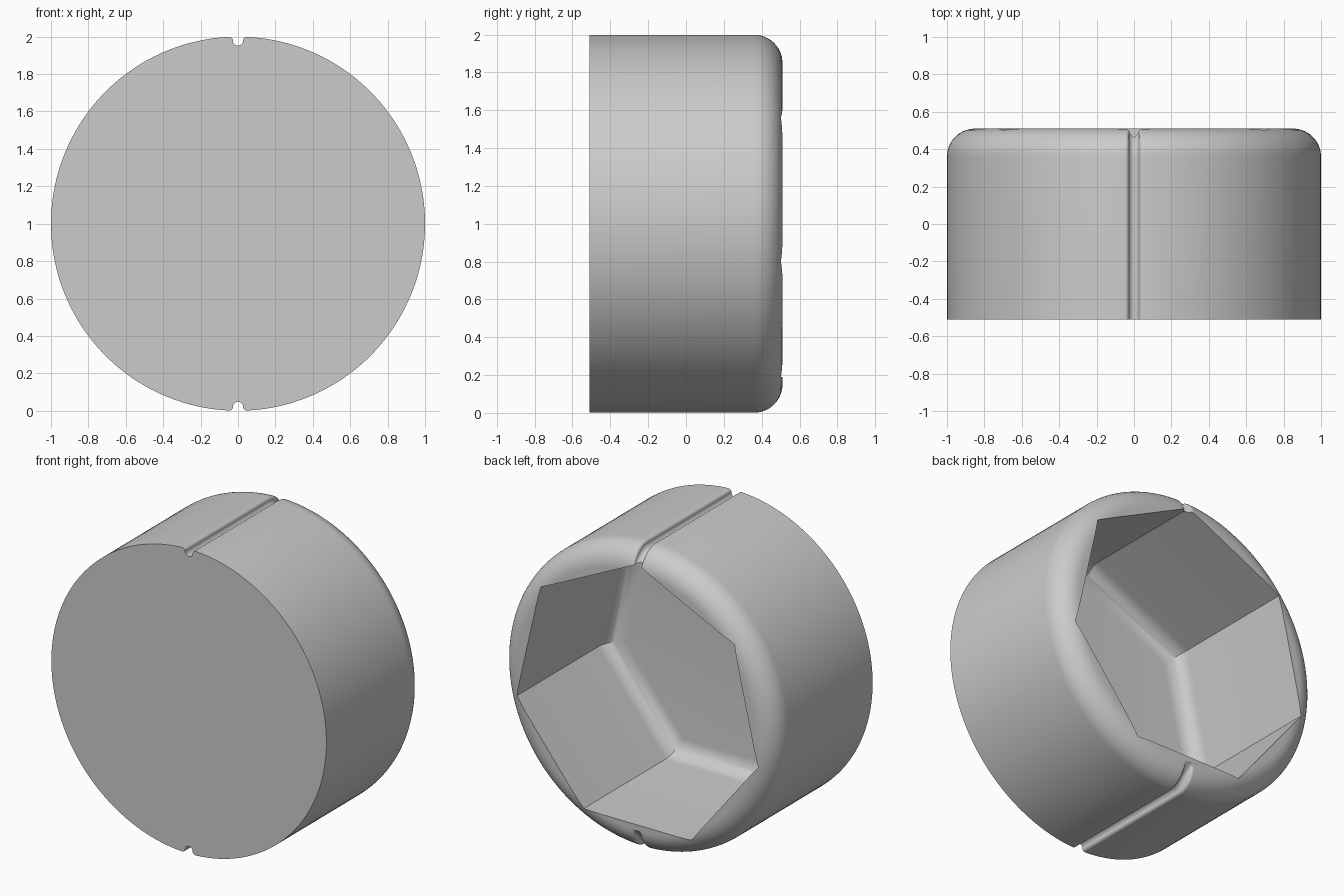
import bpy, bmesh
from math import sin, cos, pi

FRONT, BACK = -0.51, 0.51
ROUND = 0.15            # outer rounding at the back rim
FLOOR, FILLET = -0.45, 0.11
POCKET_R, SIDES = 0.9, 7

cube = bpy.data.objects.get("Cube")
if cube:
    bpy.data.objects.remove(cube, do_unlink=True)

grey = bpy.data.materials.new("light grey")
grey.use_nodes = True
colour = (0.6, 0.6, 0.6, 1)
grey.diffuse_color = colour
grey.node_tree.nodes["Principled BSDF"].inputs["Base Color"].default_value = colour


def make_object(name, bm):
    bmesh.ops.recalc_face_normals(bm, faces=bm.faces)
    mesh = bpy.data.meshes.new(name)
    bm.to_mesh(mesh)
    bm.free()
    mesh.materials.append(grey)
    ob = bpy.data.objects.new(name, mesh)
    ob.location.z = 1
    bpy.context.collection.objects.link(ob)
    return ob


def groove_profile(n=8, inner=0.028, lip=0.02):
    """Half groove as (offset, depth): round bottom, then a rounded lip."""
    steps = [i * pi / 2 / n for i in range(n + 1)]
    bottom = [(inner * sin(t), lip + inner * cos(t)) for t in steps]
    edge = [(inner + lip * (1 - cos(t)), lip * (1 - sin(t))) for t in steps[1:]]
    return bottom + edge


# Angles round the body with groove depth, one groove at the top and one below
half = groove_profile()
groove = [(-u, d) for u, d in reversed(half[1:])] + half
end = half[-1][0]
COARSE = 72
gap = (pi - 2 * end) / COARSE
section = []
for middle in (pi / 2, 3 * pi / 2):
    section += [(middle + u, d) for u, d in groove]
    section += [(middle + end + gap * i, 0) for i in range(1, COARSE)]

# Side profile rings: radius, y, rounding angle, groove strength
rings = [(1, FRONT, 0, 1)]
N = 14
for i in range(N + 1):
    t = i / N
    a = t * pi / 2
    rings.append((1 - ROUND + ROUND * cos(a), BACK - ROUND + ROUND * sin(a), a, 1 - t ** 4))

# Body
bm = bmesh.new()
loops = []
for r, y, a, strength in rings:
    loop = []
    for angle, depth in section:
        d = depth * strength
        rr = r - d * cos(a)
        loop.append(bm.verts.new((rr * cos(angle), y - d * sin(a), rr * sin(angle))))
    loops.append(loop)
for lo, hi in zip(loops, loops[1:]):
    for i in range(len(lo)):
        j = (i + 1) % len(lo)
        bm.faces.new((lo[i], lo[j], hi[j], hi[i]))
bm.faces.new(loops[0])
bm.faces.new(loops[-1])
body = make_object("cap_body", bm)

# Seven-sided pocket with a rounded floor edge
bm = bmesh.new()
ends = []
for y in (FLOOR, BACK + 0.2):
    ends.append([bm.verts.new((POCKET_R * cos(pi / 2 + 2 * pi * k / SIDES), y,
                               POCKET_R * sin(pi / 2 + 2 * pi * k / SIDES)))
                 for k in range(SIDES)])
floor = bm.faces.new(ends[0])
bm.faces.new(ends[1])
for k in range(SIDES):
    j = (k + 1) % SIDES
    bm.faces.new((ends[0][k], ends[0][j], ends[1][j], ends[1][k]))
bmesh.ops.recalc_face_normals(bm, faces=bm.faces)
bmesh.ops.bevel(bm, geom=list(floor.edges), offset=FILLET, offset_type='OFFSET',
                segments=8, profile=0.5, affect='EDGES')
cutter = make_object("pocket_cutter", bm)
cutter.hide_render = True

# Cut the pocket and shade
bpy.context.view_layer.update()
cut = body.modifiers.new("pocket", 'BOOLEAN')
cut.operation = 'DIFFERENCE'
cut.solver = 'EXACT'
cut.object = cutter
bpy.ops.object.select_all(action='DESELECT')
body.select_set(True)
bpy.context.view_layer.objects.active = body
bpy.ops.object.modifier_apply(modifier=cut.name)
bpy.data.objects.remove(cutter, do_unlink=True)
bpy.ops.object.shade_smooth_by_angle(angle=pi / 6)
